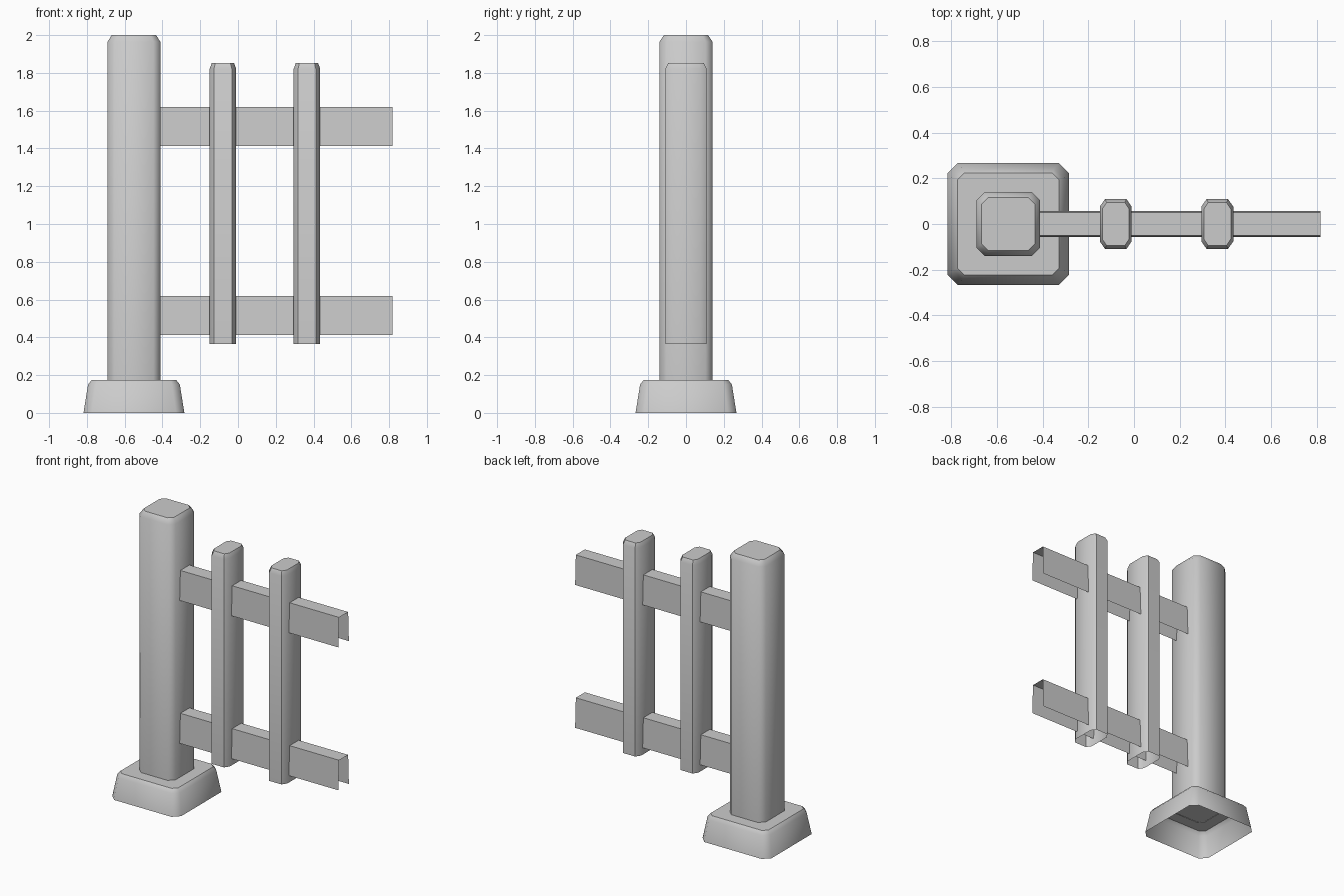
import bpy
import math

if "Cube" in bpy.data.objects:
    bpy.data.objects.remove(bpy.data.objects["Cube"])


def make_object(name, verts, faces, smooth_angle):
    mesh = bpy.data.meshes.new(name)
    mesh.from_pydata(verts, [], faces)
    obj = bpy.data.objects.new(name, mesh)
    bpy.context.collection.objects.link(obj)
    bpy.ops.object.select_all(action='DESELECT')
    obj.select_set(True)
    bpy.context.view_layer.objects.active = obj
    bpy.ops.object.shade_smooth_by_angle(angle=math.radians(smooth_angle))
    return obj


def octagon(cx, hx, hy, bx, by, z):
    """Chamfered rectangle, counter-clockwise seen from above."""
    pts = [(hx, -hy + by), (hx, hy - by), (hx - bx, hy), (-hx + bx, hy),
           (-hx, hy - by), (-hx, -hy + by), (-hx + bx, -hy), (hx - bx, -hy)]
    return [(cx + x, y, z) for x, y in pts]


def chamfered_column(name, cx, rings, smooth_angle):
    """Loft rings (hx, hy, bx, by, z) bottom to top; closed top, open bottom."""
    verts = [v for r in rings for v in octagon(cx, *r)]
    faces = []
    for k in range(len(rings) - 1):
        for i in range(8):
            a, b = k * 8 + i, k * 8 + (i + 1) % 8
            faces.append((a, b, b + 8, a + 8))
    faces.append(tuple(range(len(verts) - 8, len(verts))))
    return make_object(name, verts, faces, smooth_angle)


# Flared foot under the post
chamfered_column("post_base", -0.551, [
    (0.267, 0.267, 0.045, 0.045, 0.0),
    (0.243, 0.243, 0.042, 0.042, 0.15),
    (0.223, 0.223, 0.030, 0.030, 0.175)], 50)

# Main post
chamfered_column("post", -0.551, [
    (0.14, 0.14, 0.037, 0.037, 0.172),
    (0.14, 0.14, 0.037, 0.037, 1.965),
    (0.117, 0.117, 0.03, 0.03, 2.0)], 50)

# Upright pickets
for i, x in enumerate((-0.08, 0.365)):
    chamfered_column(f"picket_{i + 1}", x, [
        (0.07, 0.109, 0.023, 0.033, 0.365),
        (0.07, 0.109, 0.023, 0.033, 1.822),
        (0.059, 0.094, 0.019, 0.028, 1.852)], 40)

# Horizontal rails: slightly tapered channels open below and at the ends
for name, z in (("lower_rail", 0.413), ("upper_rail", 1.413)):
    profile = [(-0.058, z), (-0.05, z + 0.207), (0.05, z + 0.207), (0.058, z)]
    verts = [(x, y, h) for x in (-0.413, 0.818) for y, h in profile]
    faces = [(i, i + 4, i + 5, i + 1) for i in range(3)]
    make_object(name, verts, faces, 30)
